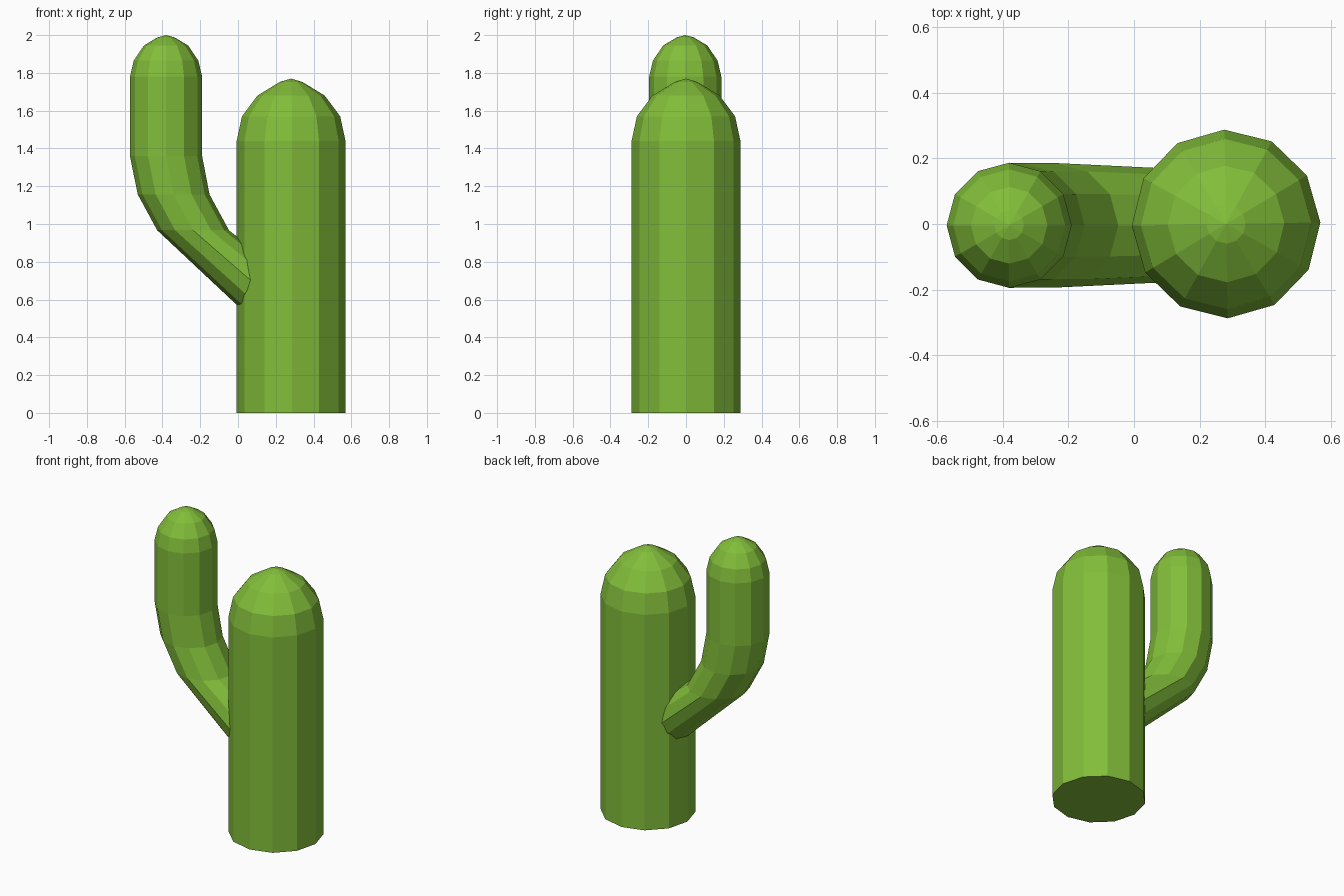
import bpy, bmesh, math

if "Cube" in bpy.data.objects:
    bpy.data.objects.remove(bpy.data.objects["Cube"])

SIDES = 12

green = bpy.data.materials.new("cactus green")
green.diffuse_color = (0.223, 0.515, 0.042, 1)
green.use_nodes = True
green.node_tree.nodes["Principled BSDF"].inputs["Base Color"].default_value = green.diffuse_color


def lofted(name, rings, apex, y=0.0, turn=0.0):
    """Skin rings (centre x, z, radius, slope of ring along x) and close with a pointed cap."""
    bm = bmesh.new()
    loops = []
    for x, z, r, slope in rings:
        loop = []
        for i in range(SIDES):
            a = 2 * math.pi * i / SIDES + turn
            dx = r * math.cos(a)
            loop.append(bm.verts.new((x + dx, y + r * math.sin(a), z + slope * dx)))
        loops.append(loop)
    bm.faces.new(loops[0][::-1])
    for lo, hi in zip(loops, loops[1:]):
        for i in range(SIDES):
            j = (i + 1) % SIDES
            bm.faces.new((lo[i], lo[j], hi[j], hi[i]))
    tip = bm.verts.new((apex[0], y, apex[1]))
    for i in range(SIDES):
        bm.faces.new((loops[-1][i], loops[-1][(i + 1) % SIDES], tip))
    bmesh.ops.recalc_face_normals(bm, faces=bm.faces)
    mesh = bpy.data.meshes.new(name)
    bm.to_mesh(mesh)
    bm.free()
    mesh.materials.append(green)
    obj = bpy.data.objects.new(name, mesh)
    bpy.context.collection.objects.link(obj)
    return obj


# Main trunk with a domed top
TX = 0.281
lofted("trunk", [(TX, 0.0, 0.288, 0), (TX, 1.44, 0.288, 0), (TX, 1.57, 0.26, 0),
                 (TX, 1.68, 0.178, 0), (TX, 1.752, 0.06, 0)],
       (TX, 1.77), turn=math.radians(1))

# Arm leaving the trunk at a slant, bending upright
AX = -0.381
lofted("arm", [(0.28, 0.517, 0.165, 0.36), (-0.238, 0.967, 0.19, 0),
               (-0.341, 1.157, 0.19, 0), (AX, 1.36, 0.191, 0),
               (AX, 1.78, 0.191, 0), (AX, 1.865, 0.171, 0),
               (AX, 1.945, 0.117, 0), (AX, 1.988, 0.045, 0)],
       (AX, 2.0), y=-0.004)
